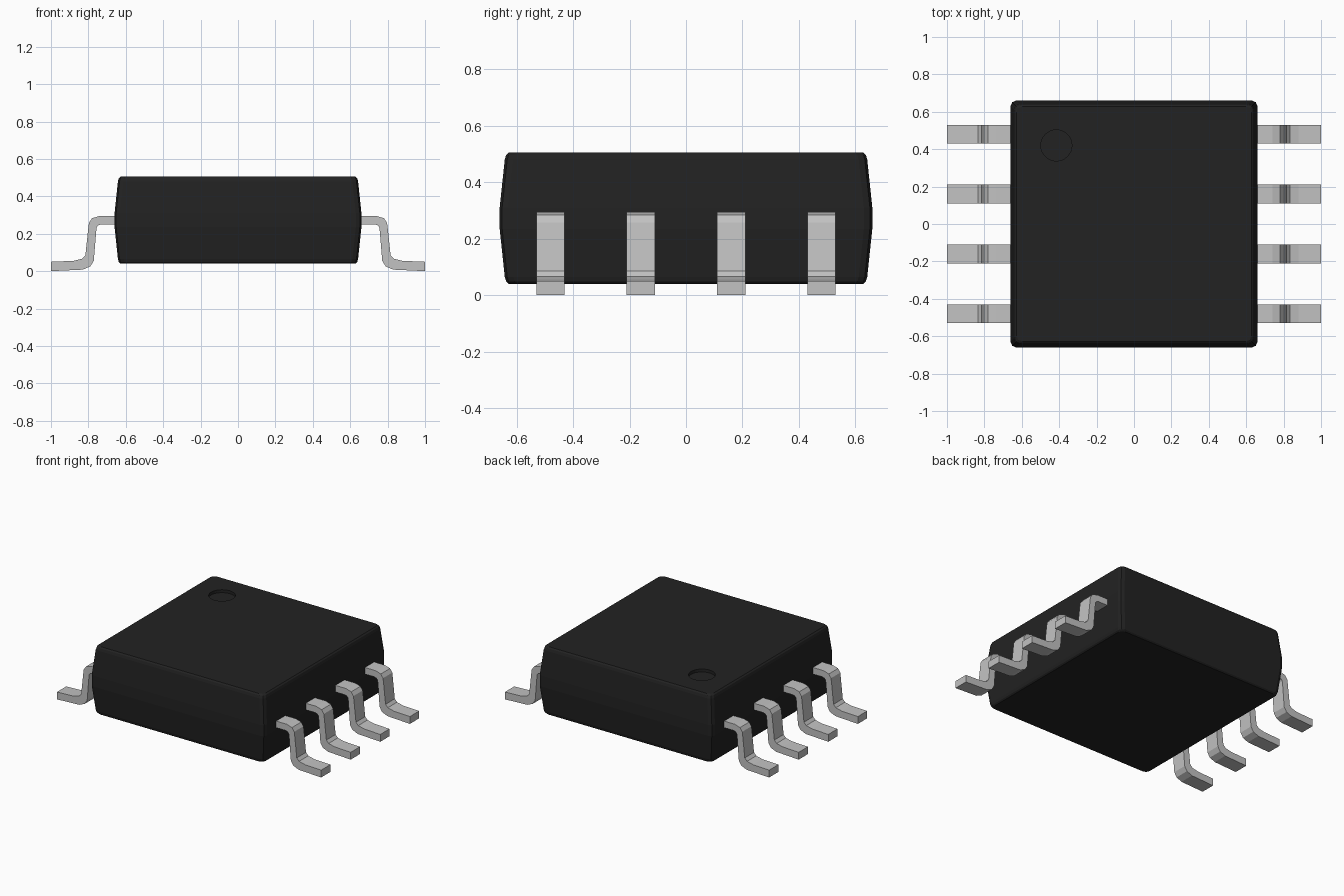
import bpy, bmesh, math

cube = bpy.data.objects.get("Cube")
if cube:
    bpy.data.objects.remove(cube, do_unlink=True)


def material(name, rgb):
    mat = bpy.data.materials.new(name)
    mat.use_nodes = True
    mat.diffuse_color = (*rgb, 1)
    bsdf = mat.node_tree.nodes["Principled BSDF"]
    bsdf.inputs["Base Color"].default_value = (*rgb, 1)
    bsdf.inputs["Roughness"].default_value = 0.6
    return mat


black = material("black_plastic", (0.016, 0.016, 0.016))
metal = material("light_grey_metal", (0.54, 0.54, 0.54))


def make_object(name, bm, mat):
    bmesh.ops.recalc_face_normals(bm, faces=bm.faces)
    mesh = bpy.data.meshes.new(name)
    bm.to_mesh(mesh)
    bm.free()
    mesh.materials.append(mat)
    obj = bpy.data.objects.new(name, mesh)
    bpy.context.collection.objects.link(obj)
    return obj


def rounded_square(bm, half, radius, z, steps=2):
    """One ring of vertices with rounded corners."""
    ring = []
    for sx, sy, start in ((1, 1, 0), (-1, 1, 90), (-1, -1, 180), (1, -1, 270)):
        for i in range(steps + 1):
            a = math.radians(start + 90 * i / steps)
            ring.append(bm.verts.new((sx * (half - radius) + radius * math.cos(a),
                                      sy * (half - radius) + radius * math.sin(a), z)))
    return ring


# Package body: tapered above and below a narrow middle band
bm = bmesh.new()
levels = ((0.04, 0.628), (0.048, 0.637), (0.065, 0.642), (0.235, 0.66),
          (0.31, 0.66), (0.48, 0.642), (0.497, 0.637), (0.505, 0.628))
rings = [rounded_square(bm, half, 0.03, z) for z, half in levels]
for low, high in zip(rings, rings[1:]):
    for i in range(len(low)):
        j = (i + 1) % len(low)
        bm.faces.new((low[i], low[j], high[j], high[i]))
bm.faces.new(rings[0])
bm.faces.new(rings[-1])
body = make_object("package_body", bm, black)

# Round orientation dimple sunk in the top
bm = bmesh.new()
bmesh.ops.create_cone(bm, cap_ends=True, segments=32, radius1=0.083, radius2=0.083, depth=0.04)
bmesh.ops.translate(bm, verts=bm.verts, vec=(-0.415, 0.42, 0.505))
cutter = make_object("dimple_cutter", bm, black)
cutter.hide_render = True
cutter.hide_viewport = True
cut = body.modifiers.new("dimple", 'BOOLEAN')
cut.object = cutter
cut.solver = 'EXACT'
bpy.context.view_layer.objects.active = body
body.select_set(True)
bpy.ops.object.modifier_apply(modifier="dimple")
bpy.data.objects.remove(cutter, do_unlink=True)

# Gull-wing leads: paired upper and lower profile points, from body to toe
upper = [(0.62, 0.295), (0.74, 0.295), (0.78, 0.283), (0.797, 0.258), (0.801, 0.225),
         (0.816, 0.085), (0.833, 0.066), (0.88, 0.055), (1.0, 0.05)]
lower = [(0.62, 0.25), (0.73, 0.25), (0.747, 0.245), (0.755, 0.235), (0.758, 0.215),
         (0.771, 0.055), (0.79, 0.025), (0.83, 0.008), (1.0, 0.0)]


def lead(name, side, y, width=0.1):
    bm = bmesh.new()
    strip = []
    for pair in zip(upper, lower):
        strip.append([bm.verts.new((side * x, y + dy, z))
                      for dy in (-width / 2, width / 2) for x, z in pair])
    for a, b in zip(strip, strip[1:]):
        for i, j in ((0, 1), (1, 3), (3, 2), (2, 0)):
            bm.faces.new((a[i], a[j], b[j], b[i]))
    for end in (strip[0], strip[-1]):
        bm.faces.new([end[i] for i in (0, 1, 3, 2)])
    return make_object(name, bm, metal)


for side, label in ((1, "left"), (-1, "right")):
    for n in range(4):
        lead(f"{label}_lead_{n + 1}", side, -0.48 + 0.32 * n)
